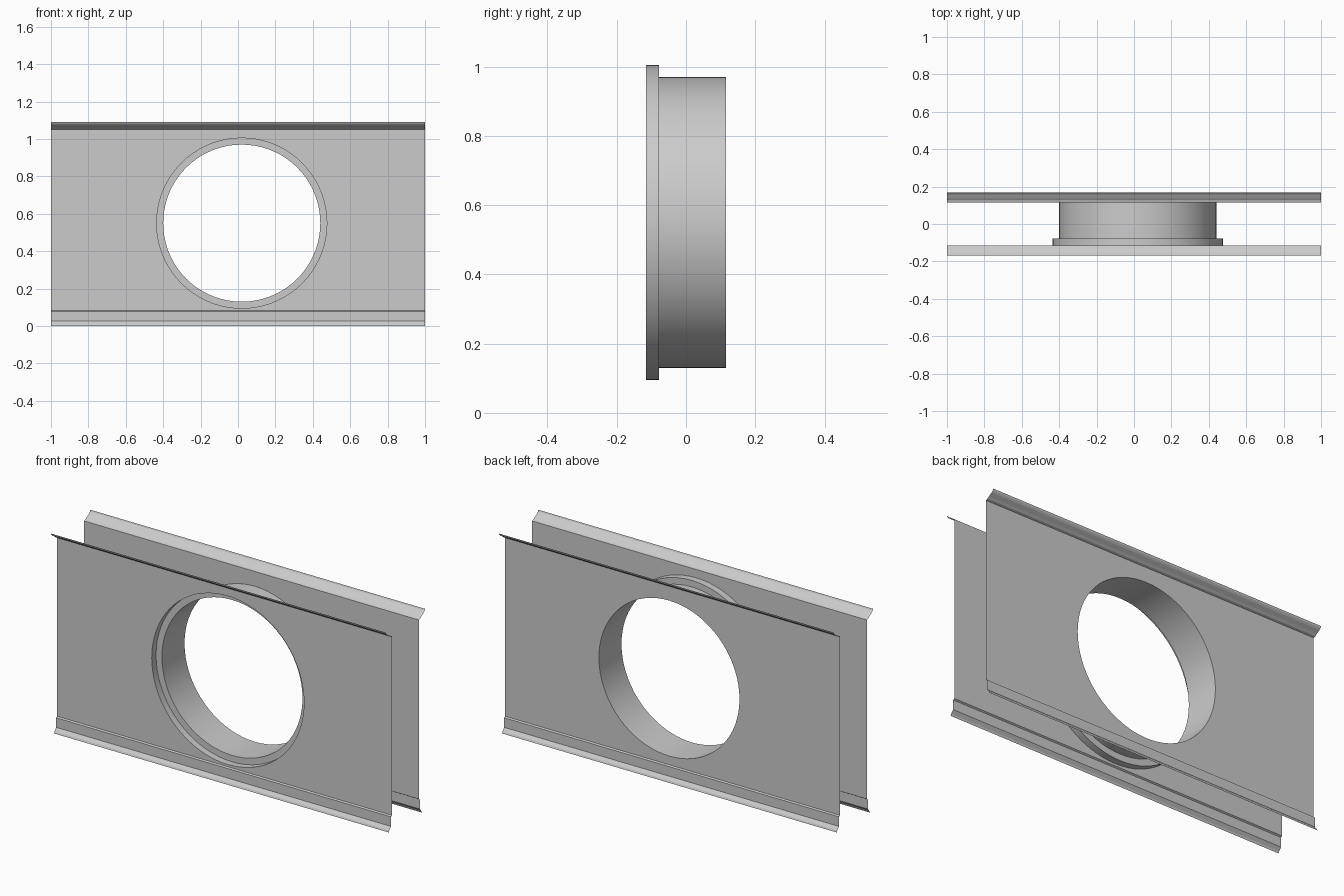
import bpy
import bmesh
import math

cube = bpy.data.objects.get("Cube")
if cube:
    bpy.data.objects.remove(cube, do_unlink=True)

HOLE_X, HOLE_Z = 0.02, 0.55
PLANE_Y = 0.115
SEGMENTS = 72

grey = bpy.data.materials.new("light_grey")
grey.use_nodes = True
grey.diffuse_color = (0.6, 0.6, 0.6, 1)
grey.node_tree.nodes["Principled BSDF"].inputs["Base Color"].default_value = grey.diffuse_color


def finish(name, bm):
    mesh = bpy.data.meshes.new(name)
    bm.to_mesh(mesh)
    bm.free()
    mesh.materials.append(grey)
    obj = bpy.data.objects.new(name, mesh)
    bpy.context.collection.objects.link(obj)
    return obj


def circle(bm, radius, y):
    angles = [2 * math.pi * i / SEGMENTS for i in range(SEGMENTS)]
    return [bm.verts.new((HOLE_X + radius * math.cos(a), y, HOLE_Z + radius * math.sin(a)))
            for a in angles]


# Edge profiles as (outward, z), running away from the flat sheet
TOP_LIP = [(0, 1.05), (0.012, 1.054), (0.022, 1.062), (0.042, 1.074), (0.05, 1.082), (0.053, 1.09)]
BOTTOM_LIP = [(0, 0.083), (0.008, 0.078), (0.008, 0.026), (0.022, 0.01), (0.026, 0)]


def cladding_sheet(name, side, radius):
    """Thin sheet with a round opening and folded long edges."""
    bm = bmesh.new()
    rows = []
    for lip in (TOP_LIP, BOTTOM_LIP):
        row = [[bm.verts.new((x, side * (PLANE_Y + out), z)) for x in (-1, 1)] for out, z in lip]
        for a, b in zip(row, row[1:]):
            bm.faces.new((a[0], a[1], b[1], b[0]))
        rows.append(row[0])
    top, bottom = rows
    loops = [[top[0], top[1], bottom[1], bottom[0]], circle(bm, radius, side * PLANE_Y)]
    edges = []
    for loop in loops:
        for a, b in zip(loop, loop[1:] + loop[:1]):
            edges.append(bm.edges.get((a, b)) or bm.edges.new((a, b)))
    bmesh.ops.triangle_fill(bm, use_beauty=True, edges=edges, normal=(0, side, 0))
    bmesh.ops.recalc_face_normals(bm, faces=bm.faces)
    # Turn the flat face outward
    flat = max(bm.faces, key=lambda f: abs(f.normal.y) * f.calc_area())
    if flat.normal.y * side < 0:
        bmesh.ops.reverse_faces(bm, faces=bm.faces)
    return finish(name, bm)


cladding_sheet("front_cladding", -1, 0.455)
cladding_sheet("back_cladding", 1, 0.42)

# Stepped sleeve joining the two openings
bm = bmesh.new()
steps = [(0.455, -PLANE_Y), (0.455, -0.078), (0.42, -0.078), (0.42, PLANE_Y)]
rings = [circle(bm, r, y) for r, y in steps]
for a, b in zip(rings, rings[1:]):
    for i in range(SEGMENTS):
        j = (i + 1) % SEGMENTS
        bm.faces.new((a[i], a[j], b[j], b[i]))
bmesh.ops.recalc_face_normals(bm, faces=bm.faces)
sleeve = finish("opening_sleeve", bm)
bpy.ops.object.select_all(action='DESELECT')
sleeve.select_set(True)
bpy.context.view_layer.objects.active = sleeve
bpy.ops.object.shade_smooth_by_angle(angle=math.radians(30))
